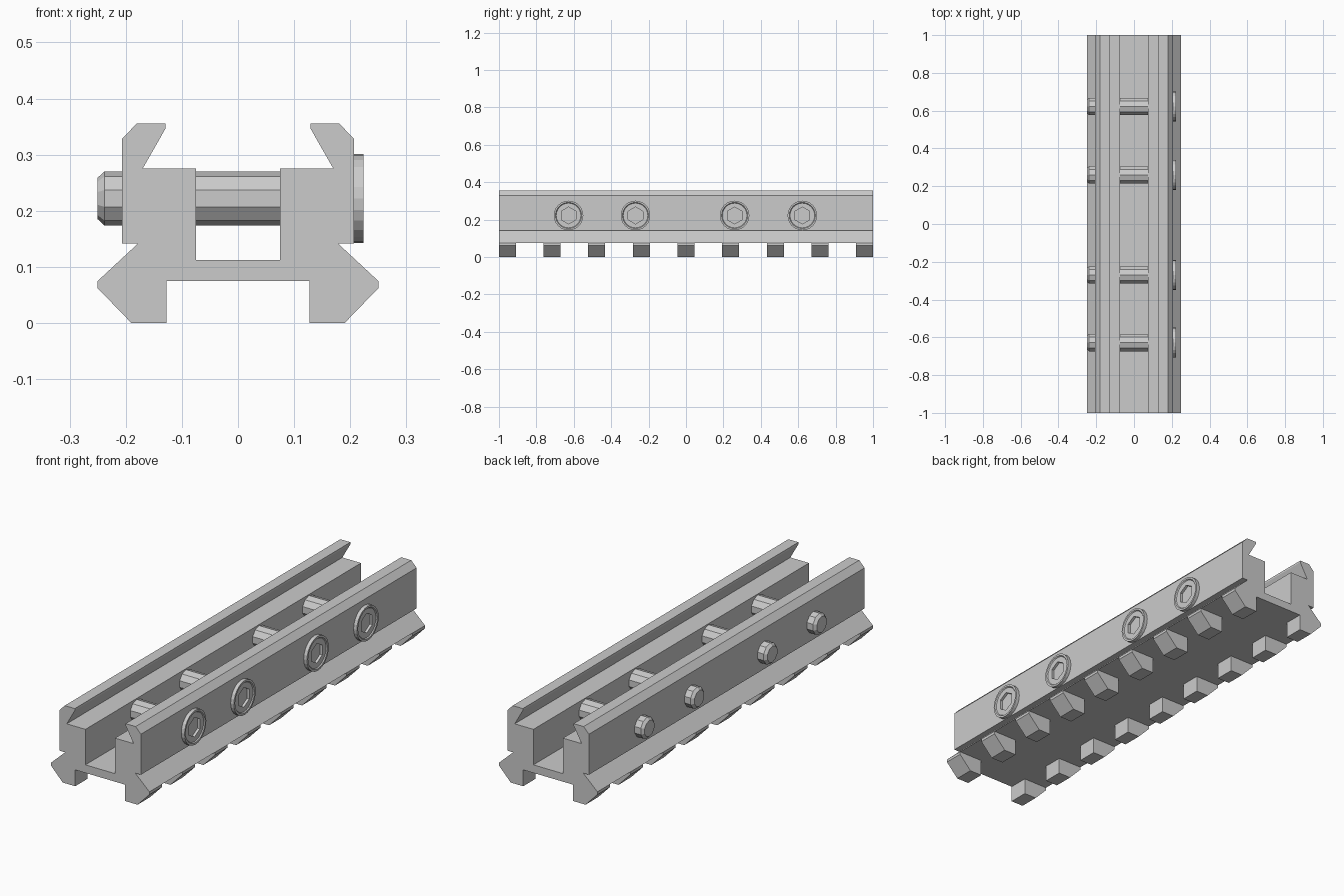
import bpy, bmesh
from math import pi, sin, cos

cube = bpy.data.objects.get("Cube")
if cube:
    bpy.data.objects.remove(cube, do_unlink=True)

grey = bpy.data.materials.new("rail_grey")
grey.use_nodes = True
grey.diffuse_color = (0.6, 0.6, 0.6, 1)
grey.node_tree.nodes["Principled BSDF"].inputs["Base Color"].default_value = (0.6, 0.6, 0.6, 1)


def finish(name, bm):
    bmesh.ops.recalc_face_normals(bm, faces=bm.faces)
    mesh = bpy.data.meshes.new(name)
    bm.to_mesh(mesh)
    bm.free()
    mesh.materials.append(grey)
    obj = bpy.data.objects.new(name, mesh)
    bpy.context.collection.objects.link(obj)
    return obj


def extrude_profile(name, points, y0, y1):
    """Prism along y from an outline in the x-z plane."""
    bm = bmesh.new()
    face = bm.faces.new([bm.verts.new((x, y0, z)) for x, z in points])
    out = bmesh.ops.extrude_face_region(bm, geom=[face])
    moved = [g for g in out["geom"] if isinstance(g, bmesh.types.BMVert)]
    bmesh.ops.translate(bm, verts=moved, vec=(0, y1 - y0, 0))
    return finish(name, bm)


def lathe(name, rings, sides, y, z):
    """Closed solid along x; each ring is (x, radius, is_hexagon)."""
    bm = bmesh.new()
    loops = []
    for x, r, hexagon in rings:
        loop = []
        for i in range(sides):
            a = 2 * pi * i / sides
            k = r * cos(pi / 6) / cos(a % (pi / 3) - pi / 6) if hexagon else r
            loop.append(bm.verts.new((x, y + k * sin(a), z + k * cos(a))))
        loops.append(loop)
    for a, b in zip(loops, loops[1:]):
        for i in range(sides):
            j = (i + 1) % sides
            bm.faces.new((a[i], a[j], b[j], b[i]))
    bm.faces.new(loops[0])
    bm.faces.new(loops[-1])
    return finish(name, bm)


# Main rail: half outline from the channel floor round to the underside, mirrored
half = [(0.075, 0.112), (0.075, 0.275), (0.17, 0.275), (0.129, 0.347),
        (0.129, 0.356), (0.18, 0.356), (0.207, 0.328), (0.207, 0.142),
        (0.178, 0.142), (0.25, 0.075)]
extrude_profile("rail_body", half + [(-x, z) for x, z in reversed(half)], -1, 1)

# Dovetail teeth along both lower edges
tooth = [(0.127, 0.075), (0.25, 0.075), (0.25, 0.062), (0.19, 0), (0.127, 0)]
count, width = 9, 0.091
for i in range(count):
    y = -1 + i * (2 - width) / (count - 1)
    for side, label in ((1, "left"), (-1, "right")):
        extrude_profile(f"{label}_tooth_{i + 1}",
                        [(side * x, z) for x, z in tooth], y, y + width)

# Cross bolts: faceted shank with chamfered tip, round head with hex socket
axis = 0.222
for i, y in enumerate((-0.628, -0.27, 0.26, 0.622)):
    lathe(f"bolt_shank_{i + 1}",
          [(-0.25, 0.037, False), (-0.238, 0.0485, False), (0.19, 0.0485, False)],
          10, y, axis)
    lathe(f"bolt_head_{i + 1}",
          [(0.195, 0.079, False), (0.2235, 0.079, False), (0.2235, 0.07, False),
           (0.219, 0.066, False), (0.219, 0.045, True), (0.197, 0.045, True)],
          24, y, axis)
